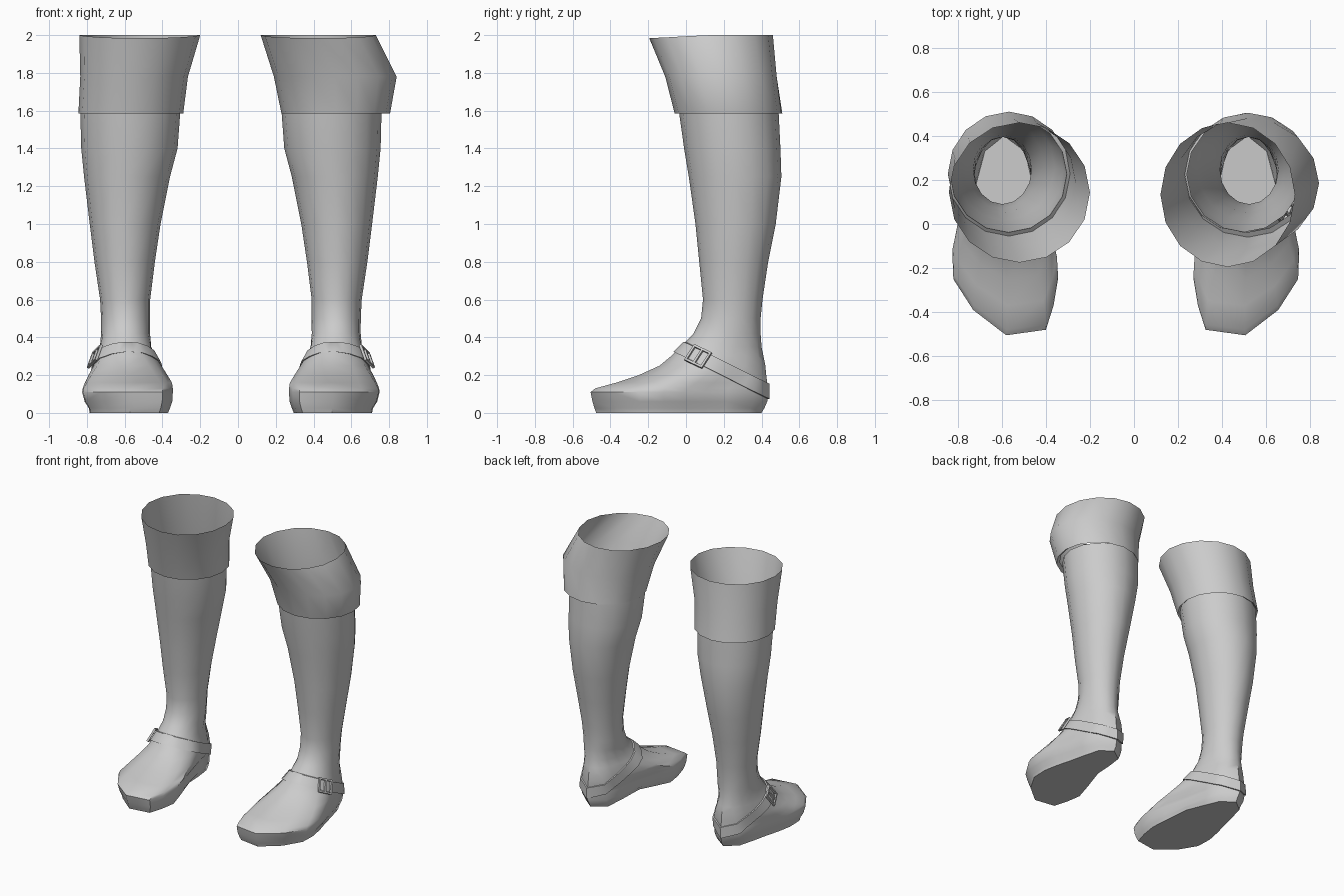
import bpy, bmesh, math
from mathutils import Vector, Matrix

if "Cube" in bpy.data.objects:
    bpy.data.objects.remove(bpy.data.objects["Cube"])

grey = bpy.data.materials.new("plain grey")
grey.diffuse_color = (0.6, 0.6, 0.6, 1)
grey.use_nodes = True
grey.node_tree.nodes["Principled BSDF"].inputs["Base Color"].default_value = grey.diffuse_color

N = 16
# Footprint from the toe, round the inner side, heel and outer side
FOOT = [(-.58, -.505), (-.40, -.48), (-.365, -.37), (-.345, -.25), (-.375, -.12), (-.42, .05),
        (-.455, .22), (-.49, .36), (-.60, .435), (-.70, .36), (-.74, .22), (-.77, .1),
        (-.80, 0), (-.825, -.12), (-.82, -.25), (-.73, -.39)]
FOOT = [((x + .585) / .24, (y + .035) / .47) for x, y in FOOT]
OVAL = [(math.sin(2 * math.pi * i / N), -math.cos(2 * math.pi * i / N)) for i in range(N)]

# Each row: height, x range, y range
BODY = [(0, -.785, -.37, -.475, .40), (.025, -.79, -.36, -.485, .415),
        (.06, -.812, -.348, -.495, .43), (.11, -.825, -.345, -.505, .435),
        (.13, -.822, -.345, -.48, .435), (.16, -.812, -.348, -.37, .43),
        (.20, -.795, -.37, -.25, .425), (.25, -.77, -.40, -.14, .42),
        (.30, -.75, -.43, -.08, .41), (.35, -.735, -.455, -.03, .40),
        (.42, -.725, -.465, .04, .395), (.50, -.725, -.465, .08, .395),
        (.60, -.73, -.465, .09, .405), (.80, -.76, -.44, .07, .435),
        (1.0, -.785, -.41, .05, .475), (1.25, -.815, -.36, .015, .505),
        (1.4, -.83, -.32, -.01, .50), (1.6, -.835, -.305, -.038, .49)]
CUFF_LEFT = [(1.6, -.835, -.305, -.038, .49), (1.585, -.845, -.29, -.055, .51),
             (1.78, -.835, -.265, -.11, .48), (1.985, -.84, -.20, -.175, .46)]
CUFF_RIGHT = [(1.6, -.86, -.315, -.038, .49), (1.585, -.88, -.305, -.06, .505),
              (1.78, -.915, -.265, -.11, .48), (1.985, -.805, -.195, -.195, .46)]


def section_point(t, row):
    """Point on the outline of one row; t counts outline corners."""
    z, x0, x1, y0, y1 = row
    i, f = int(t) % N, t - int(t)
    k = min(max((z - .13) / .3, 0), 1)
    u, v = [sum(((1 - k) * FOOT[j][c] + k * OVAL[j][c]) * w
                for j, w in ((i, 1 - f), ((i + 1) % N, f))) for c in (0, 1)]
    return Vector(((x0 + x1) / 2 + u * (x1 - x0) / 2, (y0 + y1) / 2 + v * (y1 - y0) / 2, z))


def surface(t, z):
    """Point on the boot body at a given height."""
    for a, b in zip(BODY, BODY[1:]):
        if z <= b[0]:
            f = (z - a[0]) / (b[0] - a[0])
            return section_point(t, a).lerp(section_point(t, b), f)


def strap_point(t, rise, out):
    """Where the sloping strap plane meets the body, pushed outward."""
    lo, hi = .03, .6
    for _ in range(30):
        z = (lo + hi) / 2
        if z > .345 + rise - .51 * (surface(t, z).y + .02):
            hi = z
        else:
            lo = z
    p = surface(t, lo)
    tangent = surface(t + .3, lo) - surface((t - .3) % N, lo)
    return p + Vector((tangent.y, -tangent.x, 0)).normalized() * out


def finish(bm, name, mirrored):
    if mirrored:
        for v in bm.verts:
            v.co.x = -v.co.x - .075
        bmesh.ops.reverse_faces(bm, faces=bm.faces[:])
    mesh = bpy.data.meshes.new(name)
    bm.to_mesh(mesh)
    bm.free()
    mesh.materials.append(grey)
    ob = bpy.data.objects.new(name, mesh)
    bpy.context.collection.objects.link(ob)
    bpy.ops.object.select_all(action='DESELECT')
    ob.select_set(True)
    bpy.context.view_layer.objects.active = ob
    bpy.ops.object.shade_smooth_by_angle(angle=math.radians(45))


def loft(rings, name, mirrored, cap=False, loop=False):
    bm = bmesh.new()
    rows = [[bm.verts.new(p) for p in ring] for ring in rings]
    n = len(rows[0])
    for a, b in zip(rows, rows[1:] + (rows[:1] if loop else [])):
        if a is b:
            continue
        for i in range(n):
            j = (i + 1) % n
            bm.faces.new((a[i], a[j], b[j], b[i]))
    if cap:
        bm.faces.new(rows[0][::-1])
    finish(bm, name, mirrored)


def boot(side, mirrored, cuff_rows):
    # Foot and shaft in one skin, with a raised arch on the inner side
    rings = [[section_point(i, r) for i in range(N)] for r in BODY]
    for i, lift in ((4, .015), (5, .035), (6, .015)):
        rings[0][i].z += lift
        rings[1][i].z += lift * .8
    loft(rings, side + "_boot", mirrored, cap=True)

    # Flared cuff, its rim a little higher at the back
    rings = [[section_point(i, r) for i in range(N)] for r in cuff_rows]
    for p in rings[-1]:
        p.z += .015 * min(max((p.y + .15) / .25, 0), 1)
    loft(rings, side + "_cuff", mirrored)

    # Ankle strap
    M = 32
    edges = ((-.04, -.005), (-.04, .01), (.04, .01), (.04, -.005))
    loft([[strap_point(i * N / M, r, o) for i in range(M)] for r, o in edges],
         side + "_strap", mirrored, loop=True)

    # Square buckle with a middle bar on the outer side
    t = min((9 + i * .05 for i in range(130)),
            key=lambda s: abs(strap_point(s, 0, 0).y - .07))
    along = (strap_point(t + .4, 0, .02) - strap_point(t - .4, 0, .02)).normalized()
    up = strap_point(t, .04, .02) - strap_point(t, -.04, .02)
    up = (up - along * up.dot(along)).normalized()
    out = along.cross(up)
    frame = Matrix((along, up, out)).transposed().to_4x4()
    frame.translation = strap_point(t, 0, .022)
    bm = bmesh.new()
    bars = [(-.05, 0, .012, .10), (0, 0, .012, .09), (.05, 0, .012, .10),
            (0, -.045, .10, .012), (0, .045, .10, .012)]
    for x, y, w, h in bars:
        bmesh.ops.create_cube(bm, size=1, matrix=frame @ Matrix.Translation((x, y, 0))
                              @ Matrix.Diagonal((w, h, .014, 1)))
    finish(bm, side + "_buckle", mirrored)


boot("left", False, CUFF_LEFT)
boot("right", True, CUFF_RIGHT)
